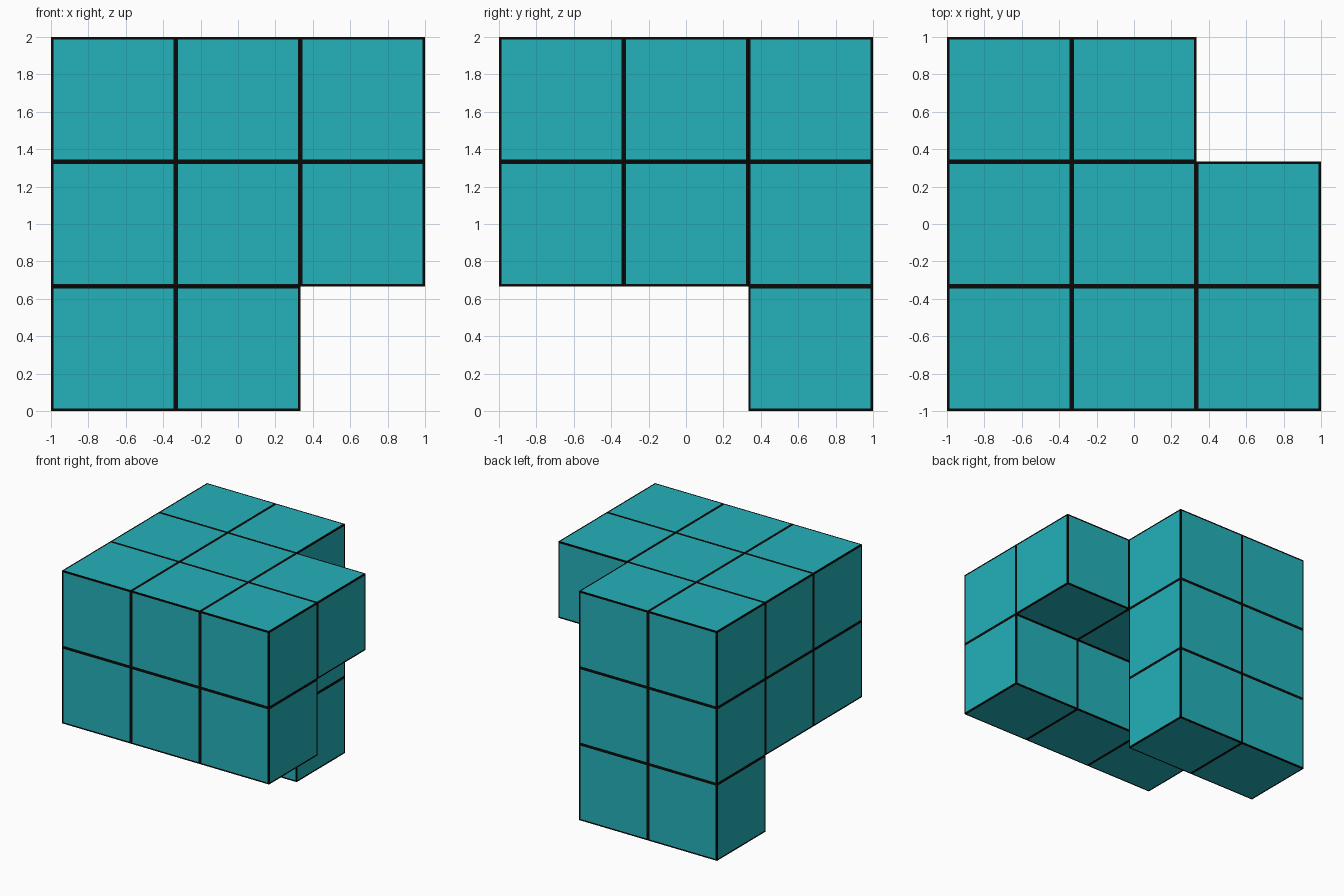
import bpy
import bmesh
from mathutils import Matrix, Vector

old = bpy.data.objects.get("Cube")
if old:
    bpy.data.objects.remove(old, do_unlink=True)

SIZE = 2 / 3      # edge of one block
BORDER = 0.018    # dark frame around each block face


def make_material(name, color):
    mat = bpy.data.materials.new(name)
    mat.use_nodes = True
    mat.diffuse_color = color
    bsdf = next(n for n in mat.node_tree.nodes if n.type == 'BSDF_PRINCIPLED')
    bsdf.inputs["Base Color"].default_value = color
    bsdf.inputs["Roughness"].default_value = 0.8
    return mat


teal = make_material("teal", (0.017, 0.445, 0.491, 1))
black = make_material("black", (0.003, 0.003, 0.003, 1))

# Plan of each layer, rows listed from back to front, columns from -x to +x
layers = {
    "bottom_layer": ["##.", "...", "..."],
    "middle_layer": ["##.", "#..", "###"],
    "top_layer": ["##.", "###", "###"],
}
filled = {(x, 2 - row, z)
          for z, plan in enumerate(layers.values())
          for row, line in enumerate(plan)
          for x, mark in enumerate(line) if mark == "#"}


def add_block(bm, cell):
    """Add one cube, keep only its exposed faces and frame each of them."""
    center = Vector((cell[0] - 1, cell[1] - 1, cell[2] + 0.5)) * SIZE
    verts = bmesh.ops.create_cube(bm, size=SIZE, matrix=Matrix.Translation(center))["verts"]
    faces = {f for v in verts for f in v.link_faces}
    hidden, exposed = [], []
    for f in faces:
        f.normal_update()
        neighbour = tuple(c + round(n) for c, n in zip(cell, f.normal))
        (hidden if neighbour in filled else exposed).append(f)
    bmesh.ops.delete(bm, geom=hidden, context='FACES')
    frame = bmesh.ops.inset_individual(bm, faces=exposed, thickness=BORDER)["faces"]
    for f in frame:
        f.material_index = 1


# One object per layer of blocks
for z, name in enumerate(layers):
    bm = bmesh.new()
    for cell in sorted(c for c in filled if c[2] == z):
        add_block(bm, cell)
    mesh = bpy.data.meshes.new(name)
    bm.to_mesh(mesh)
    bm.free()
    mesh.materials.append(teal)
    mesh.materials.append(black)
    bpy.context.collection.objects.link(bpy.data.objects.new(name, mesh))
